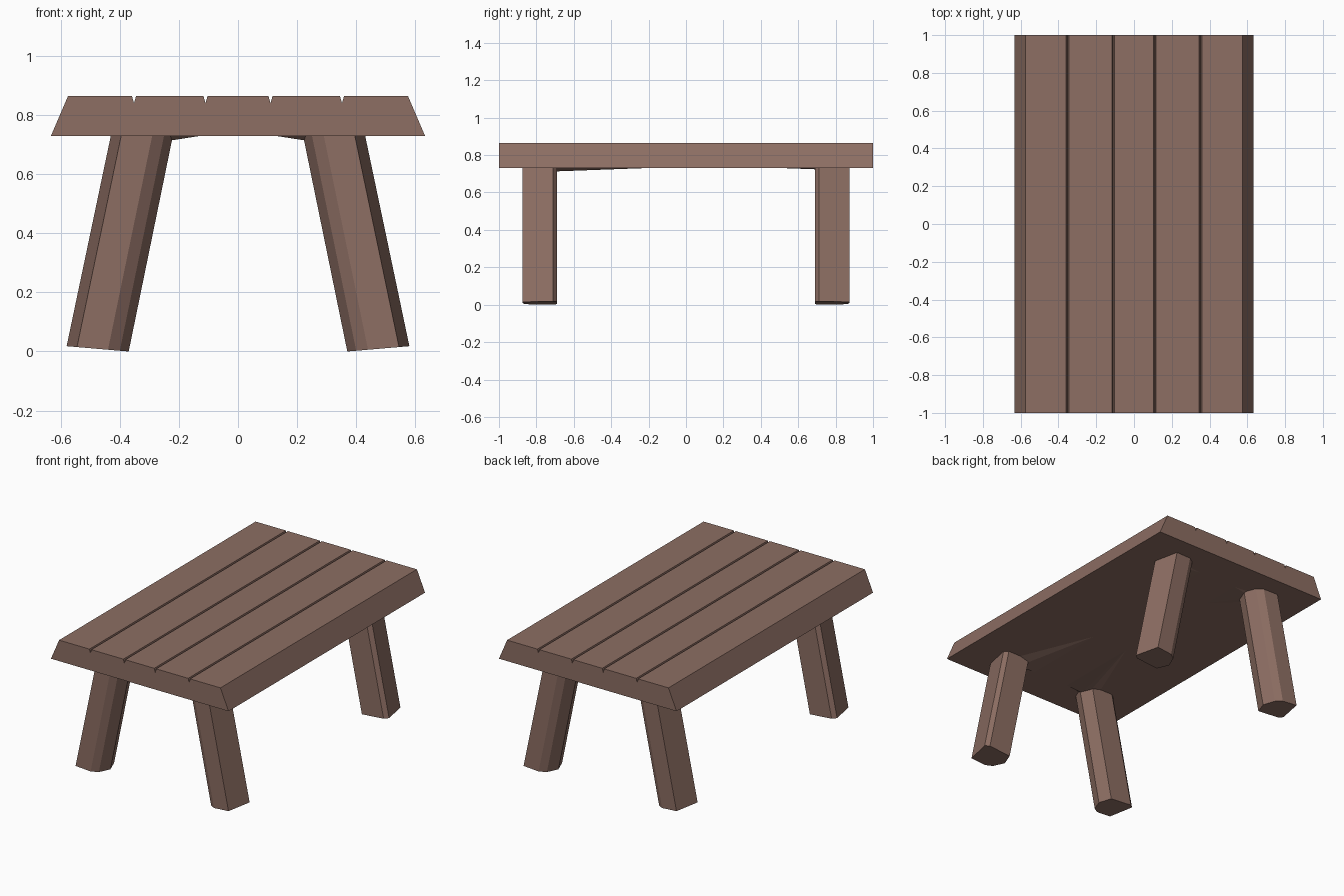
import bpy, bmesh

if "Cube" in bpy.data.objects:
    bpy.data.objects.remove(bpy.data.objects["Cube"])

wood = bpy.data.materials.new("brown_wood")
wood.diffuse_color = (0.266, 0.156, 0.125, 1)
wood.use_nodes = True
wood.node_tree.nodes["Principled BSDF"].inputs["Base Color"].default_value = wood.diffuse_color


def finish(bm, name):
    bmesh.ops.recalc_face_normals(bm, faces=bm.faces[:])
    mesh = bpy.data.meshes.new(name)
    bm.to_mesh(mesh)
    bm.free()
    mesh.materials.append(wood)
    obj = bpy.data.objects.new(name, mesh)
    bpy.context.collection.objects.link(obj)
    return obj


def loft(name, start, end, cap_end=True):
    bm = bmesh.new()
    a = [bm.verts.new(p) for p in start]
    b = [bm.verts.new(p) for p in end]
    n = len(a)
    bm.faces.new(a)
    if cap_end:
        bm.faces.new(b)
    for i in range(n):
        j = (i + 1) % n
        bm.faces.new((a[i], a[j], b[j], b[i]))
    return finish(bm, name)


# Table top: tapered slab with V grooves between the planks
BOTTOM, TOP = 0.73, 0.865
profile = [(-0.633, BOTTOM), (-0.575, TOP)]
for x in (-0.352, -0.11, 0.11, 0.352):
    profile += [(x - 0.007, TOP), (x, TOP - 0.025), (x + 0.007, TOP)]
profile += [(0.575, TOP), (0.633, BOTTOM)]
loft("table_top", [(x, -1, z) for x, z in profile], [(x, 1, z) for x, z in profile])

# Legs: rough-hewn seven-sided posts splayed outward, slanted feet
section = [(0.545, 0.875), (0.58, 0.71), (0.555, 0.69), (0.40, 0.69),
           (0.37, 0.77), (0.40, 0.845), (0.44, 0.872)]
for side, sx in (("left", -1), ("right", 1)):
    for end, sy in (("front", -1), ("back", 1)):
        foot = [(sx * x, sy * y, 0.018 * (x - 0.37) / 0.21) for x, y in section]
        head = [(sx * (x - 0.15), sy * y, BOTTOM + 0.002) for x, y in section]
        loft(f"{end}_{side}_leg", foot, head, cap_end=False)

        # Shallow swelling of the underside beside each leg
        reach, dip = (0.2, 0.713) if sy < 0 else (0.5, 0.724)
        bm = bmesh.new()
        for x, y, z in ((0.235, 0.77, dip), (0.25, 0.69, dip),
                        (0.12, 0.78, 0.731), (0.12, reach, 0.731),
                        (0.32, 0.69, 0.731), (0.30, 0.80, 0.731)):
            bm.verts.new((sx * x, sy * y, z))
        bmesh.ops.convex_hull(bm, input=bm.verts[:])
        finish(bm, f"{end}_{side}_underside_swelling")
